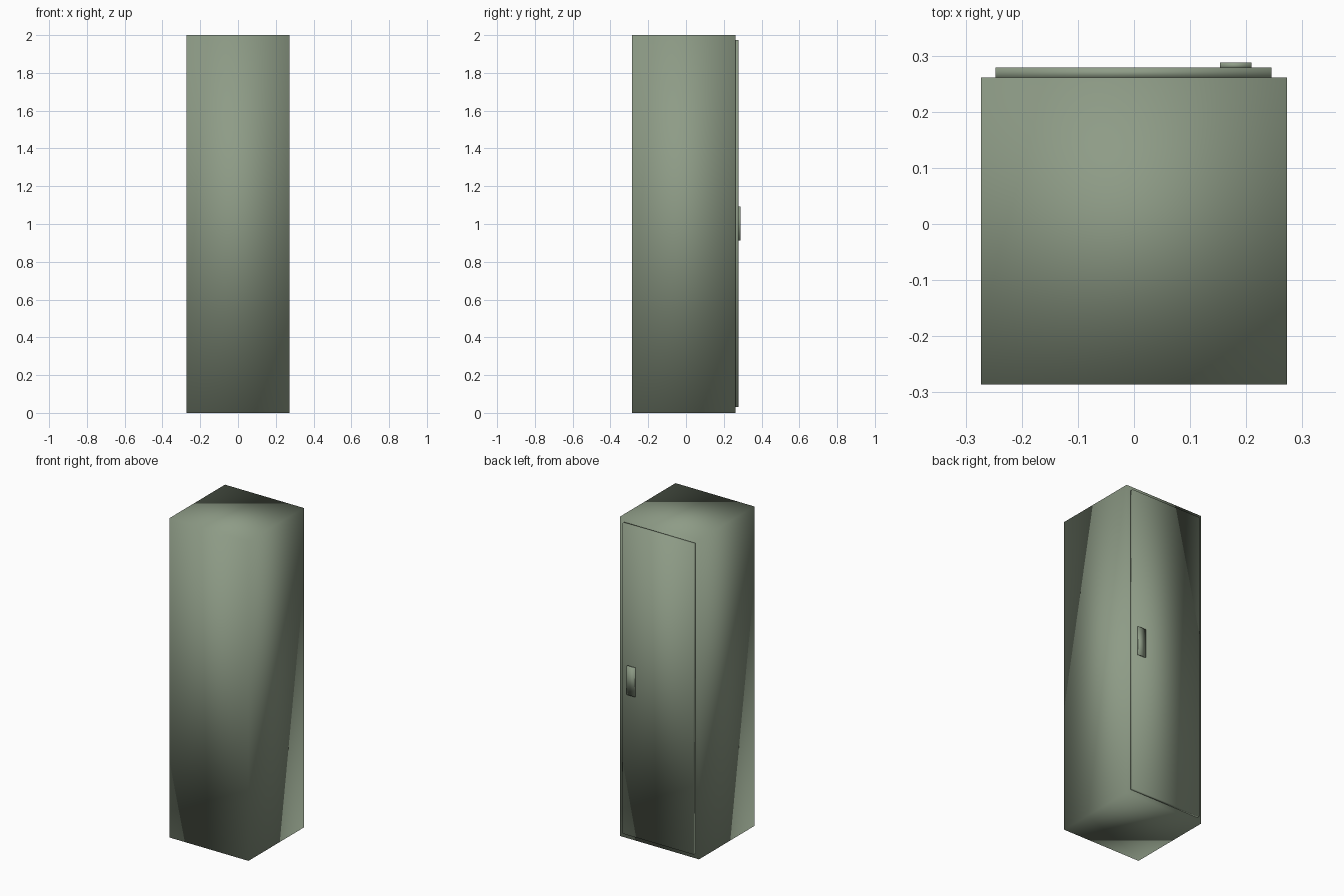
import bpy
import bmesh
from mathutils import Vector

if "Cube" in bpy.data.objects:
    bpy.data.objects.remove(bpy.data.objects["Cube"])

# Shared green paint
paint = bpy.data.materials.new("green_paint")
paint.diffuse_color = (0.27, 0.33, 0.24, 1.0)
paint.use_nodes = True
paint.node_tree.nodes["Principled BSDF"].inputs["Base Color"].default_value = paint.diffuse_color


def box(name, low, high):
    """Smooth-shaded box between two opposite corners."""
    low, high = Vector(low), Vector(high)
    bm = bmesh.new()
    bmesh.ops.create_cube(bm, size=1)
    bmesh.ops.scale(bm, vec=high - low, verts=bm.verts)
    for face in bm.faces:
        face.smooth = True
    mesh = bpy.data.meshes.new(name)
    bm.to_mesh(mesh)
    bm.free()
    mesh.materials.append(paint)
    obj = bpy.data.objects.new(name, mesh)
    obj.location = (low + high) / 2
    bpy.context.collection.objects.link(obj)
    return obj


# Locker body
box("locker_body", (-0.273, -0.286, 0.0), (0.273, 0.261, 2.0))

# Door panel on the back side
box("door", (-0.247, 0.259, 0.03), (0.245, 0.279, 1.973))

# Flat handle plate on the door
box("door_handle", (0.153, 0.277, 0.912), (0.209, 0.288, 1.092))
